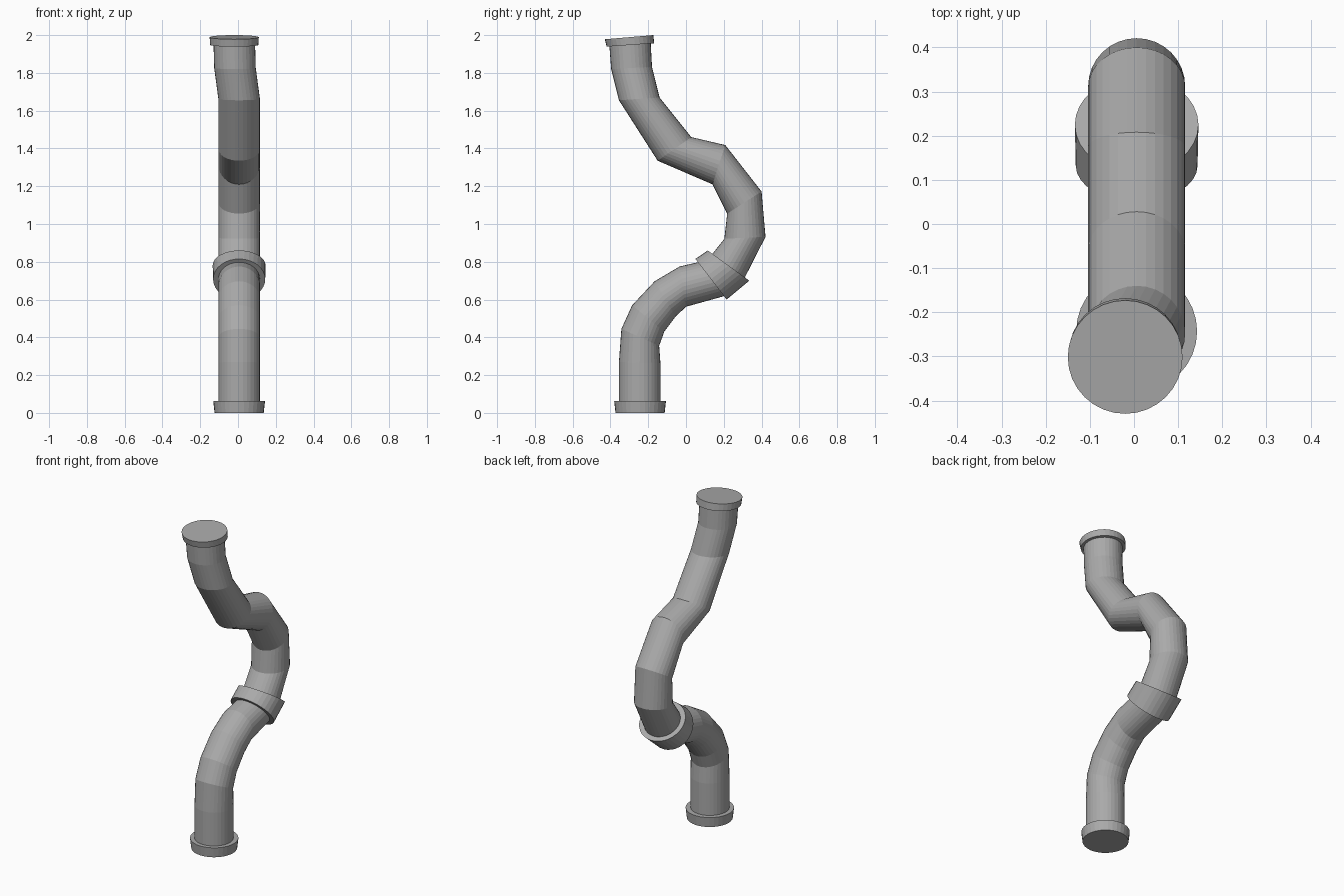
import bpy, bmesh, math
from mathutils import Vector

if "Cube" in bpy.data.objects:
    bpy.data.objects.remove(bpy.data.objects["Cube"])

SIDES = 32
grey = bpy.data.materials.new("pipe grey")
grey.diffuse_color = (0.4, 0.4, 0.4, 1)
grey.use_nodes = True
grey.node_tree.nodes["Principled BSDF"].inputs["Base Color"].default_value = grey.diffuse_color


def tube(name, rings):
    """Closed tube; ring = (centre x, half width in x, (y, z) one side, (y, z) other side)."""
    bm = bmesh.new()
    loops = []
    for cx, rx, a, b in rings:
        a, b = Vector((cx, *a)), Vector((cx, *b))
        mid, half = (a + b) / 2, (b - a) / 2
        loop = []
        for i in range(SIDES):
            t = 2 * math.pi * i / SIDES
            loop.append(bm.verts.new(mid + half * math.cos(t) + Vector((rx * math.sin(t), 0, 0))))
        loops.append(loop)
    for lo, hi in zip(loops, loops[1:]):
        for i in range(SIDES):
            j = (i + 1) % SIDES
            bm.faces.new((lo[i], lo[j], hi[j], hi[i]))
    bm.faces.new(loops[0])
    bm.faces.new(loops[-1])
    bmesh.ops.recalc_face_normals(bm, faces=bm.faces)
    mesh = bpy.data.meshes.new(name)
    bm.to_mesh(mesh)
    bm.free()
    mesh.materials.append(grey)
    obj = bpy.data.objects.new(name, mesh)
    bpy.context.collection.objects.link(obj)
    return obj


X, R = 0.006, 0.11

# lower bend, from the foot into the collar
tube("lower_pipe", [(X, R, a, b) for a, b in (
    ((-0.355, 0.03), (-0.135, 0.03)),
    ((-0.355, 0.27), (-0.135, 0.26)),
    ((-0.342, 0.445), (-0.142, 0.355)),
    ((-0.285, 0.57), (-0.115, 0.43)),
    ((-0.166, 0.697), (-0.055, 0.51)),
    ((-0.034, 0.775), (0.0, 0.562)),
    ((0.066, 0.798), (0.198, 0.617)),
    ((0.10, 0.81), (0.23, 0.64)),
)])

# upper bends, from the collar to the top cap
tube("upper_pipe", [
    (X, R, (0.10, 0.81), (0.25, 0.66)),
    (X, R, (0.14, 0.842), (0.312, 0.718)),
    (X, R, (0.203, 0.922), (0.421, 0.932)),
    (X, R, (0.218, 1.055), (0.40, 1.172)),
    (X, R, (0.14, 1.21), (0.208, 1.418)),
    (X, R, (-0.15, 1.335), (0.028, 1.46)),
    (X, R, (-0.355, 1.655), (-0.14, 1.67)),
    (-0.016, R, (-0.396, 1.82), (-0.18, 1.832)),
    (-0.02, R, (-0.407, 1.96), (-0.188, 1.98)),
])

# joint collar and end caps
tube("joint_collar", [
    (X, 0.138, (0.05, 0.815), (0.215, 0.60)),
    (X, 0.14, (0.115, 0.86), (0.335, 0.70)),
])
tube("foot_cap", [
    (X, 0.13, (-0.373, 0.0), (-0.113, 0.0)),
    (X, 0.137, (-0.38, 0.062), (-0.106, 0.062)),
])
tube("top_cap", [
    (-0.02, 0.128, (-0.42, 1.939), (-0.168, 1.957)),
    (-0.02, 0.13, (-0.43, 1.978), (-0.173, 2.0)),
])
